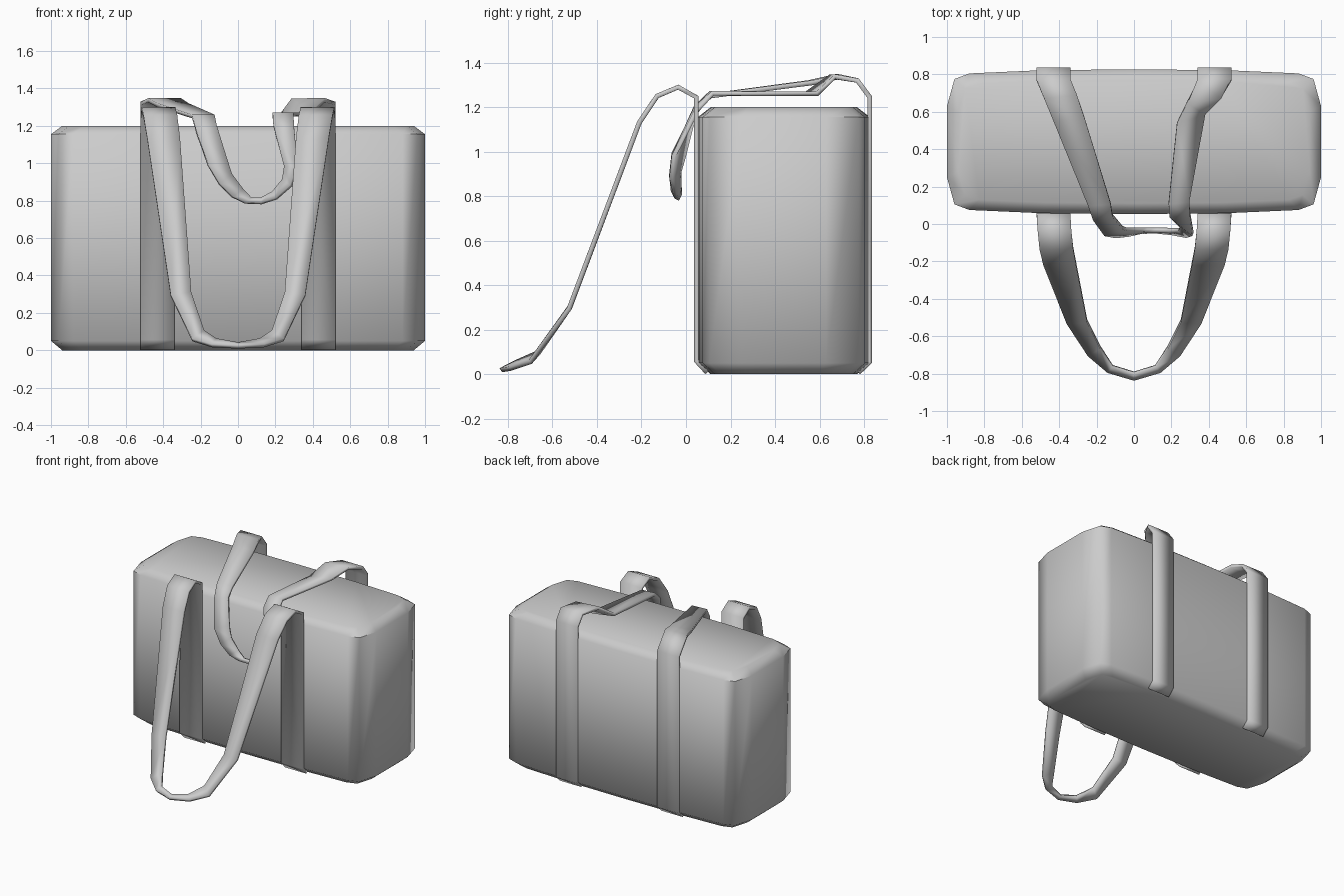
import bpy, bmesh

def finish(bm, name, angle):
    bmesh.ops.recalc_face_normals(bm, faces=bm.faces)
    me = bpy.data.meshes.new(name)
    bm.to_mesh(me)
    bm.free()
    ob = bpy.data.objects.new(name, me)
    bpy.context.collection.objects.link(ob)
    bpy.ops.object.select_all(action='DESELECT')
    ob.select_set(True)
    bpy.context.view_layer.objects.active = ob
    bpy.ops.object.shade_smooth_by_angle(angle=angle)
    return ob

def ribbon(name, rows, thick=0.022):
    """Strap from rows of (left edge point, right edge point), given thickness."""
    bm = bmesh.new()
    pairs = [[bm.verts.new(p) for p in r] for r in rows]
    for a, b in zip(pairs, pairs[1:]):
        bm.faces.new((a[0], b[0], b[1], a[1]))
    ob = finish(bm, name, 0.8)
    mod = ob.modifiers.new("thickness", 'SOLIDIFY')
    mod.thickness = thick
    mod.offset = 0
    return ob

def flat(yz, s=1):
    """Straight band rows running along a y/z path, outer edge first."""
    return [((s * 0.52, y, z), (s * 0.34, y, z)) for y, z in yz]

# Bag body: chamfered rings of a slightly bulging footprint
quarter = [(1.0, 0.19), (0.96, 0.335), (0.88, 0.365), (0.5, 0.382), (0, 0.387)]
half = quarter + [(-x, y) for x, y in quarter[-2::-1]]
foot = half + [(-x, -y) for x, y in half]
bm = bmesh.new()
rings = []
for z, sx, sy in [(0, .94, .85), (.05, 1, 1), (1.155, 1, 1), (1.2, .94, .85)]:
    rings.append([bm.verts.new((x * sx, 0.44 + y * sy, z)) for x, y in foot])
n = len(foot)
for a, b in zip(rings, rings[1:]):
    for i in range(n):
        j = (i + 1) % n
        bm.faces.new((a[i], a[j], b[j], b[i]))
bm.faces.new(rings[0])
bm.faces.new(rings[-1])
finish(bm, "bag_body", 0.95)

# Front strap: band up the front, hanging loop forward to the ground
front = flat([(0.095, 0.008), (0.046, 0.06), (0.046, 1.245)])
front += [
    ((0.515, -0.035, 1.29), (0.335, -0.035, 1.29)),
    ((0.505, -0.13, 1.25), (0.325, -0.13, 1.25)),
    ((0.485, -0.21, 1.13), (0.31, -0.21, 1.13)),
    ((0.36, -0.525, 0.295), (0.25, -0.52, 0.305)),
    ((0.245, -0.70, 0.055), (0.18, -0.66, 0.10)),
    ((0.14, -0.79, 0.025), (0.115, -0.76, 0.055)),
    ((0.0, -0.832, 0.018), (0.0, -0.795, 0.034)),
]
front += [tuple((-x, y, z) for x, y, z in r) for r in front[-2::-1]]
ribbon("front_handle_strap", front)

# Back strap: bands up the back, loop flopped over the top and down the front
back_yz = [(0.775, 0.008), (0.826, 0.055), (0.826, 1.245), (0.77, 1.32)]
left = flat(back_yz, -1) + [
    ((-0.48, 0.67, 1.337), (-0.305, 0.69, 1.337)),
    ((-0.43, 0.55, 1.31), (-0.265, 0.57, 1.31)),
    ((-0.245, 0.10, 1.25), (-0.125, 0.11, 1.25)),
    ((-0.22, 0.03, 1.16), (-0.115, 0.045, 1.20)),
    ((-0.16, -0.055, 0.99), (-0.06, -0.02, 1.02)),
    ((-0.10, -0.066, 0.89), (-0.035, -0.03, 0.94)),
    ((-0.03, -0.058, 0.82), (0.025, -0.03, 0.86)),
    ((0.04, -0.042, 0.787), (0.07, -0.028, 0.813)),
]
right = flat(back_yz) + [
    ((0.465, 0.67, 1.337), (0.285, 0.65, 1.337)),
    ((0.38, 0.59, 1.26), (0.23, 0.54, 1.26)),
    ((0.295, 0.12, 1.262), (0.185, 0.11, 1.262)),
    ((0.30, 0.05, 1.19), (0.19, 0.045, 1.20)),
    ((0.315, -0.055, 0.98), (0.25, -0.01, 0.98)),
    ((0.285, -0.066, 0.88), (0.24, -0.03, 0.91)),
    ((0.205, -0.05, 0.81), (0.185, -0.03, 0.845)),
    ((0.125, -0.042, 0.785), (0.125, -0.028, 0.813)),
]
ribbon("back_handle_strap", left + right[::-1])
